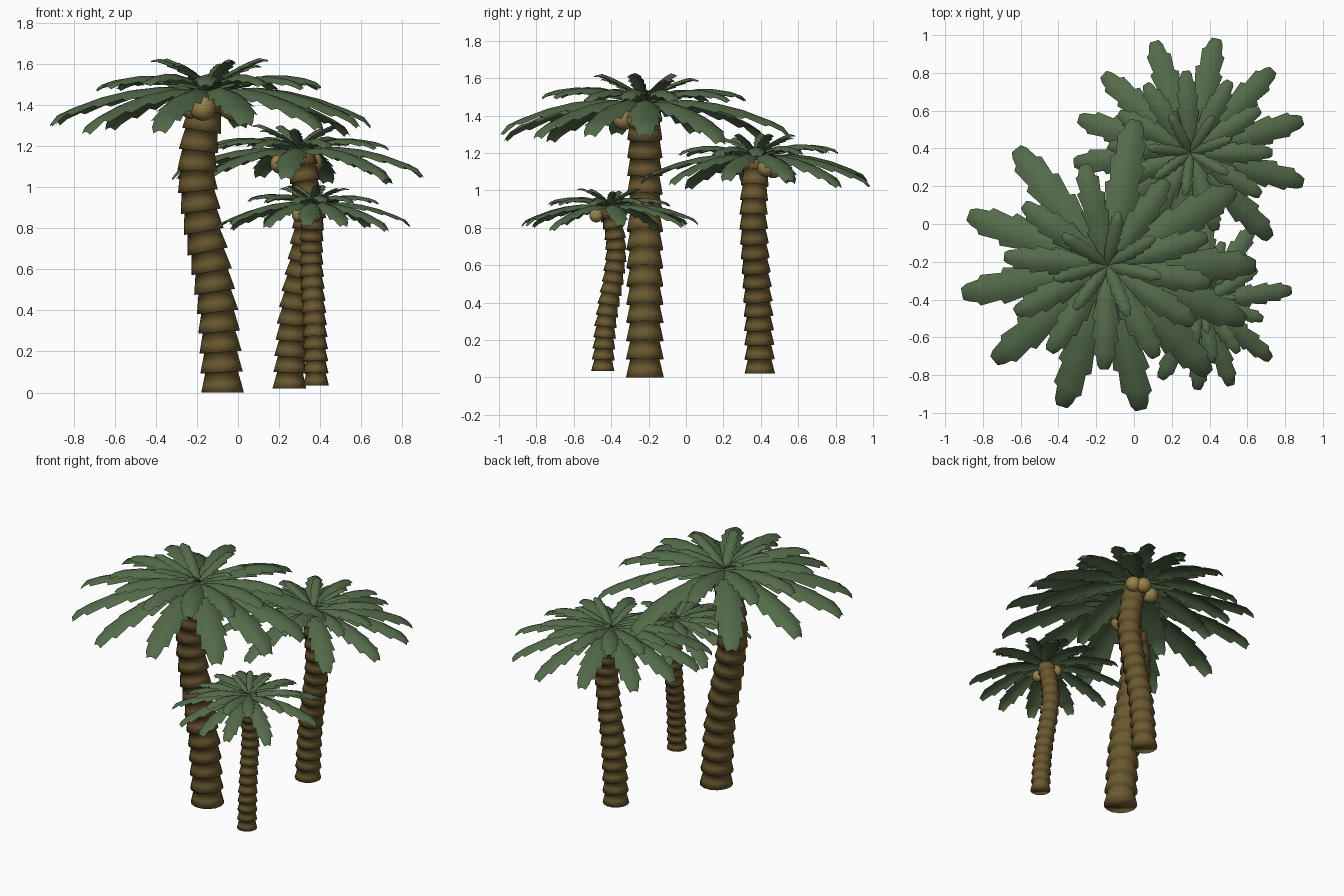
import bpy, bmesh, math, random
from mathutils import Vector, Matrix

if "Cube" in bpy.data.objects:
    bpy.data.objects.remove(bpy.data.objects["Cube"])

random.seed(4)


def material(name, rgb):
    m = bpy.data.materials.new(name)
    m.diffuse_color = (*rgb, 1)
    m.use_nodes = True
    m.node_tree.nodes["Principled BSDF"].inputs["Base Color"].default_value = m.diffuse_color
    return m


LEAF = material("leaf", (0.088, 0.145, 0.068))
BARK = material("bark", (0.15, 0.10, 0.03))
NUT = material("nut", (0.31, 0.22, 0.07))


def lerp(table, t):
    for (a, va), (b, vb) in zip(table, table[1:]):
        if t <= b:
            return va + (vb - va) * (t - a) / (b - a)
    return table[-1][1]


def finish(bm, name, mat, matrix, angle):
    bmesh.ops.recalc_face_normals(bm, faces=bm.faces)
    me = bpy.data.meshes.new(name)
    bm.to_mesh(me)
    bm.free()
    me.materials.append(mat)
    ob = bpy.data.objects.new(name, me)
    bpy.context.collection.objects.link(ob)
    ob.matrix_world = matrix
    bpy.ops.object.select_all(action='DESELECT')
    ob.select_set(True)
    bpy.context.view_layer.objects.active = ob
    bpy.ops.object.shade_smooth_by_angle(angle=math.radians(angle))
    return ob


# Trunk: stepped collars following a bent path (height, sideways lean)
LEAN = [(0, 0), (.2, .01), (.4, .025), (.6, .055), (.8, .095), (1.0, .123),
        (1.1, .124), (1.2, .115), (1.35, .09), (1.5, .065)]
RINGS, SIDES, TOP = 15, 14, 1.47


def trunk(name, matrix):
    bm = bmesh.new()
    loops = []
    for i in range(RINGS):
        low = .104 - .010 * i / RINGS
        for frac, r in ((0, low), (.45, low * .55 + .08 * .45), (1, .080)):
            z = TOP * (i + frac) / RINGS
            slope = (lerp(LEAN, min(z + .08, 1.5)) - lerp(LEAN, max(z - .08, 0))) / .16
            tilt = Matrix.Rotation(math.atan(slope) if z > 0 else 0, 3, 'Y')
            c = Vector((lerp(LEAN, z), 0, z))
            loops.append([bm.verts.new(c + tilt @ Vector((
                r * math.cos(k * math.tau / SIDES), r * math.sin(k * math.tau / SIDES), 0)))
                for k in range(SIDES)])
    for a, b in zip(loops, loops[1:]):
        for k in range(SIDES):
            j = (k + 1) % SIDES
            bm.faces.new((a[k], a[j], b[j], b[k]))
    bm.faces.new(loops[0][::-1])
    bm.faces.new(loops[-1])
    finish(bm, name, BARK, matrix, 180)


# Frond: arched strip with toothed edges (distance along, half width)
EDGE = [(0, .015), (.12, .055), (.30, .086), (.32, .066), (.50, .098), (.52, .074),
        (.68, .096), (.70, .070), (.84, .080), (.86, .058), (.96, .048), (1, .030)]
ARCH = {
    "outer": [(0, 1.46), (.2, 1.49), (.45, 1.475), (.68, 1.43), (.9, 1.365), (.96, 1.34), (1, 1.30)],
    "middle": [(0, 1.47), (.25, 1.52), (.6, 1.55), (.85, 1.53), (.95, 1.515), (1, 1.49)],
    "inner": [(0, 1.48), (.3, 1.55), (.6, 1.595), (.85, 1.62), (1, 1.61)],
}
COLS = (-1, -.55, 0, .55, 1)


def frond(bm, angle, length, width, arch, dz):
    ca, sa = math.cos(angle), math.sin(angle)
    rows = []
    for t, w in EDGE:
        w *= width
        row = []
        for u in COLS:
            tooth = .05 * abs(u) * (1 if u > 0 else .3) if .25 < t < .9 else 0
            r = (t + tooth) * length
            y = u * w
            z = lerp(arch, t) + dz * t - .5 * w * abs(u) ** 1.7
            row.append(bm.verts.new((r * ca - y * sa, r * sa + y * ca, z)))
        rows.append(row)
    for a, b in zip(rows, rows[1:]):
        for k in range(len(COLS) - 1):
            bm.faces.new((a[k], b[k], b[k + 1], a[k + 1]))


# Frond layers: angles with tip height offsets, then length and width
OUTER = {0: 0, 31: -.04, 79: 0, 128: -.01, 160: .015, 191: .01, 220: -.03,
         252: -.025, 283: .01, 313: -.01, 338: 0}
MIDDLE = (16, 55, 103, 144, 175, 207, 236, 268, 298, 326, 350)
LAYERS = {"outer": ([(a, dz) for a, dz in OUTER.items()], .785, 1.0),
          "middle": ([(a, random.uniform(-.015, .015)) for a in MIDDLE], .55, .76),
          "inner": ([(35 + 51 * i + random.uniform(-10, 10), random.uniform(-.03, .015))
                     for i in range(7)], .29, .42)}


def crown(name, matrix):
    bm = bmesh.new()
    for layer, (fronds, length, width) in LAYERS.items():
        for a, dz in fronds:
            frond(bm, math.radians(a), length, width, ARCH[layer], dz)
    finish(bm, name, LEAF, matrix, 60)


# Coconuts hanging below the crown
def coconuts(name, matrix):
    bm = bmesh.new()
    for a, d, z in ((213, .105, 1.395), (254, .115, 1.385), (342, .12, 1.385)):
        a = math.radians(a)
        bmesh.ops.create_icosphere(bm, subdivisions=3, radius=.062, matrix=Matrix.Translation(
            (d * math.cos(a), d * math.sin(a), z)))
    finish(bm, name, NUT, matrix, 60)


# Three palms: base position, scale, crown turn, lean direction
PALMS = {"tall": ((-.075, -.22, 0), 1.0, 0, 180),
         "medium": ((.25, .395, .02), .79, 185, -20),
         "small": ((.38, -.445, .035), .60, -72, 108)}

for label, (base, s, turn, lean) in PALMS.items():
    root = Matrix.Translation(base) @ Matrix.Scale(s, 4)
    leaning = root @ Matrix.Rotation(math.radians(lean), 4, 'Z')
    trunk(label + "_palm_trunk", leaning)
    top = (leaning @ Vector((.065, 0, 0))) - Vector(base)
    head = Matrix.Translation(top) @ root @ Matrix.Rotation(math.radians(turn), 4, 'Z')
    crown(label + "_palm_fronds", head)
    coconuts(label + "_palm_coconuts", head)
